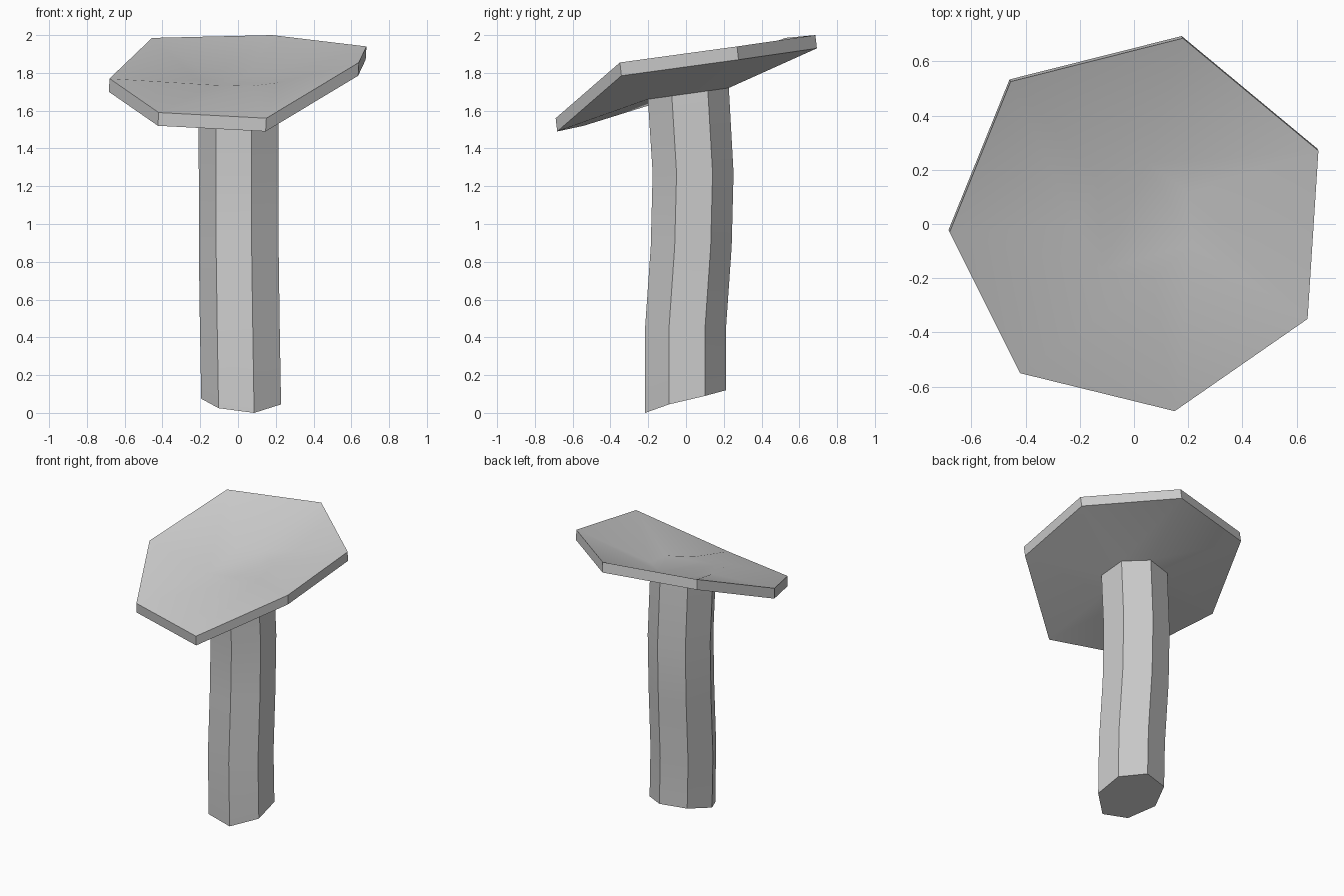
import bpy
import bmesh
from math import cos, sin, radians

cube = bpy.data.objects.get("Cube")
if cube:
    bpy.data.objects.remove(cube, do_unlink=True)

SIDES = 7
START = 183          # angle of the first corner, at the right edge
RADIUS = 0.22
CAP_THICKNESS = 0.07

grey = bpy.data.materials.new("plain grey")
grey.use_nodes = True
grey.diffuse_color = (0.6, 0.6, 0.6, 1)
grey.node_tree.nodes["Principled BSDF"].inputs["Base Color"].default_value = (0.6, 0.6, 0.6, 1)


def stem_ring(cx, cy, cz, tilt=0.0):
    """Seven corners around a centre, rising towards the back by tilt."""
    points = []
    for i in range(SIDES):
        a = radians(START + i * 360 / SIDES)
        dy = RADIUS * sin(a)
        points.append((cx + RADIUS * cos(a), cy + dy, cz + tilt * dy))
    return points


def build(name, rings, close_start, close_end):
    """Bridge successive rings into one shell, capping either end if asked."""
    bm = bmesh.new()
    loops = [[bm.verts.new(p) for p in ring] for ring in rings]
    for low, high in zip(loops, loops[1:]):
        for i in range(SIDES):
            j = (i + 1) % SIDES
            bm.faces.new((low[i], low[j], high[j], high[i]))
    if close_start:
        bm.faces.new(loops[0][::-1])
    if close_end:
        bm.faces.new(loops[-1])
    mesh = bpy.data.meshes.new(name)
    bm.to_mesh(mesh)
    bm.free()
    obj = bpy.data.objects.new(name, mesh)
    bpy.context.collection.objects.link(obj)
    mesh.materials.append(grey)
    bpy.ops.object.select_all(action="DESELECT")
    obj.select_set(True)
    bpy.context.view_layer.objects.active = obj
    bpy.ops.object.shade_smooth_by_angle(angle=radians(30))
    return obj


# Stem: gently curved, with an uneven slanted foot
foot_heights = (0.075, 0.025, 0.0, 0.045, 0.09, 0.12, 0.115)
foot = [(x, y, z) for (x, y, _), z in zip(stem_ring(0.025, -0.005, 0), foot_heights)]
neck = stem_ring(0.01, 0.01, 1.69, 0.14)
stem = [
    foot,
    stem_ring(0.018, -0.005, 0.45),
    stem_ring(0.012, 0.025, 0.88),
    stem_ring(0.012, 0.035, 1.27),
    neck,
]
build("stem", stem, True, False)

# Cap: a thin warped plate spreading from the neck, dished on top
rim_top = [
    (-0.68, -0.03, 1.77), (-0.42, -0.55, 1.59), (0.15, -0.69, 1.56),
    (0.64, -0.35, 1.855), (0.68, 0.27, 1.94), (0.18, 0.685, 2.0),
    (-0.455, 0.525, 1.985),
]
rim_bottom = [(x - 0.004, y + 0.008, z - CAP_THICKNESS) for x, y, z in rim_top]
dish = [(x, y, z + CAP_THICKNESS) for x, y, z in neck]
build("cap", [neck, rim_bottom, rim_top, dish], False, True)
